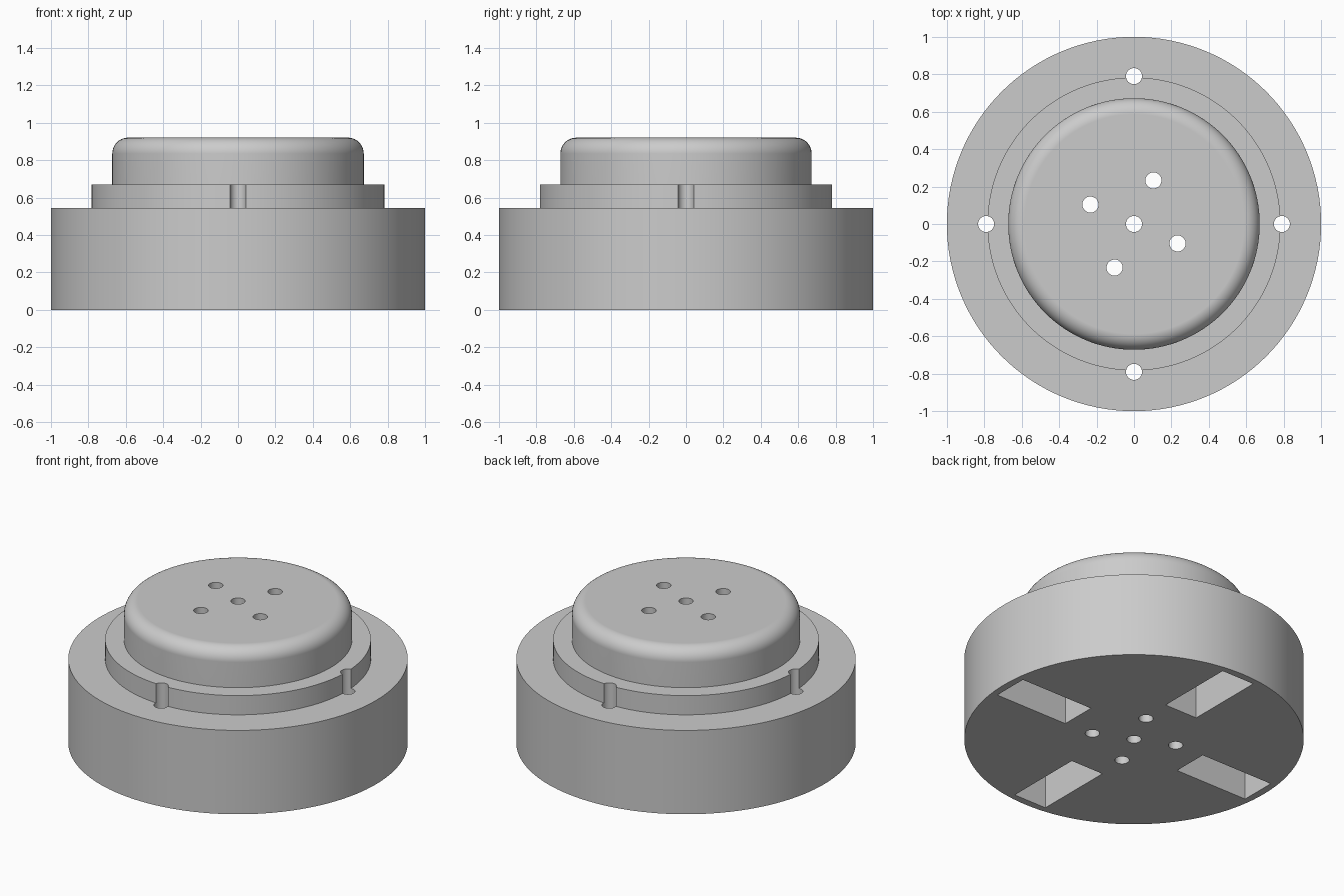
import bpy
import bmesh
from math import pi, sin, cos, radians
from mathutils import Matrix, Vector

if "Cube" in bpy.data.objects:
    bpy.data.objects.remove(bpy.data.objects["Cube"])

SEGMENTS = 128
BASE_R, RING_R, CAP_R = 1.0, 0.783, 0.672
BASE_Z, RING_Z, CAP_Z = 0.545, 0.67, 0.92
FILLET = 0.085
HOLE_R = 0.043

grey = bpy.data.materials.new("plain grey")
grey.diffuse_color = (0.6, 0.6, 0.6, 1)
grey.use_nodes = True
grey.node_tree.nodes["Principled BSDF"].inputs["Base Color"].default_value = (0.6, 0.6, 0.6, 1)


def make_object(name, bm):
    bmesh.ops.recalc_face_normals(bm, faces=bm.faces)
    mesh = bpy.data.meshes.new(name)
    bm.to_mesh(mesh)
    bm.free()
    mesh.materials.append(grey)
    obj = bpy.data.objects.new(name, mesh)
    bpy.context.collection.objects.link(obj)
    return obj


# Stepped round body, turned from a half profile with a rounded top edge
profile = [(BASE_R, 0), (BASE_R, BASE_Z), (RING_R, BASE_Z), (RING_R, RING_Z), (CAP_R, RING_Z)]
for i in range(11):
    a = i / 10 * pi / 2
    profile.append((CAP_R - FILLET + FILLET * cos(a), CAP_Z - FILLET + FILLET * sin(a)))

bm = bmesh.new()
verts = [bm.verts.new((r, 0, z)) for r, z in profile]
edges = [bm.edges.new(pair) for pair in zip(verts, verts[1:])]
bmesh.ops.spin(bm, geom=verts + edges, cent=(0, 0, 0), axis=(0, 0, 1),
               angle=2 * pi, steps=SEGMENTS, use_merge=True)
bmesh.ops.remove_doubles(bm, verts=bm.verts, dist=0.0001)
bmesh.ops.holes_fill(bm, edges=[e for e in bm.edges if e.is_boundary], sides=0)
body = make_object("stepped_round_body", bm)


def add_drill(bm, radius, angle):
    place = Matrix.Rotation(angle, 4, "Z") @ Matrix.Translation((radius, 0, 0.5))
    bmesh.ops.create_cone(bm, cap_ends=True, segments=32, radius1=HOLE_R,
                          radius2=HOLE_R, depth=2, matrix=place)


# Cutter for the centre holes and the four holes along the ring edge
bm = bmesh.new()
add_drill(bm, 0, 0)
for i in range(4):
    add_drill(bm, 0.255, radians(66 + 90 * i))
    add_drill(bm, 0.79, radians(90 * i))
drills = make_object("hole_cutter", bm)

# Cutter for the four radial pockets in the underside
INNER, OUTER, WIDTH, DEPTH = 0.43, 0.953, 0.235, 0.35
bm = bmesh.new()
for i in range(4):
    size = Matrix.Diagonal(Vector((OUTER - INNER, WIDTH, 2 * DEPTH, 1)))
    place = Matrix.Rotation(radians(90 * i), 4, "Z") @ Matrix.Translation(((INNER + OUTER) / 2, 0, 0))
    bmesh.ops.create_cube(bm, size=1, matrix=place @ size)
pockets = make_object("pocket_cutter", bm)

# Cut the body, then drop the cutters
bpy.context.view_layer.objects.active = body
for cutter in (pockets, drills):
    cutter.hide_render = True
    mod = body.modifiers.new("cut", "BOOLEAN")
    mod.operation = "DIFFERENCE"
    mod.solver = "EXACT"
    mod.object = cutter
    bpy.ops.object.modifier_apply(modifier=mod.name)
    bpy.data.objects.remove(cutter)

# Smooth the round walls while keeping the edges crisp and the flats flat
bpy.ops.object.select_all(action="DESELECT")
body.select_set(True)
bpy.ops.object.shade_smooth_by_angle(angle=radians(30))
weighted = body.modifiers.new("flat faces", "WEIGHTED_NORMAL")
weighted.keep_sharp = True
